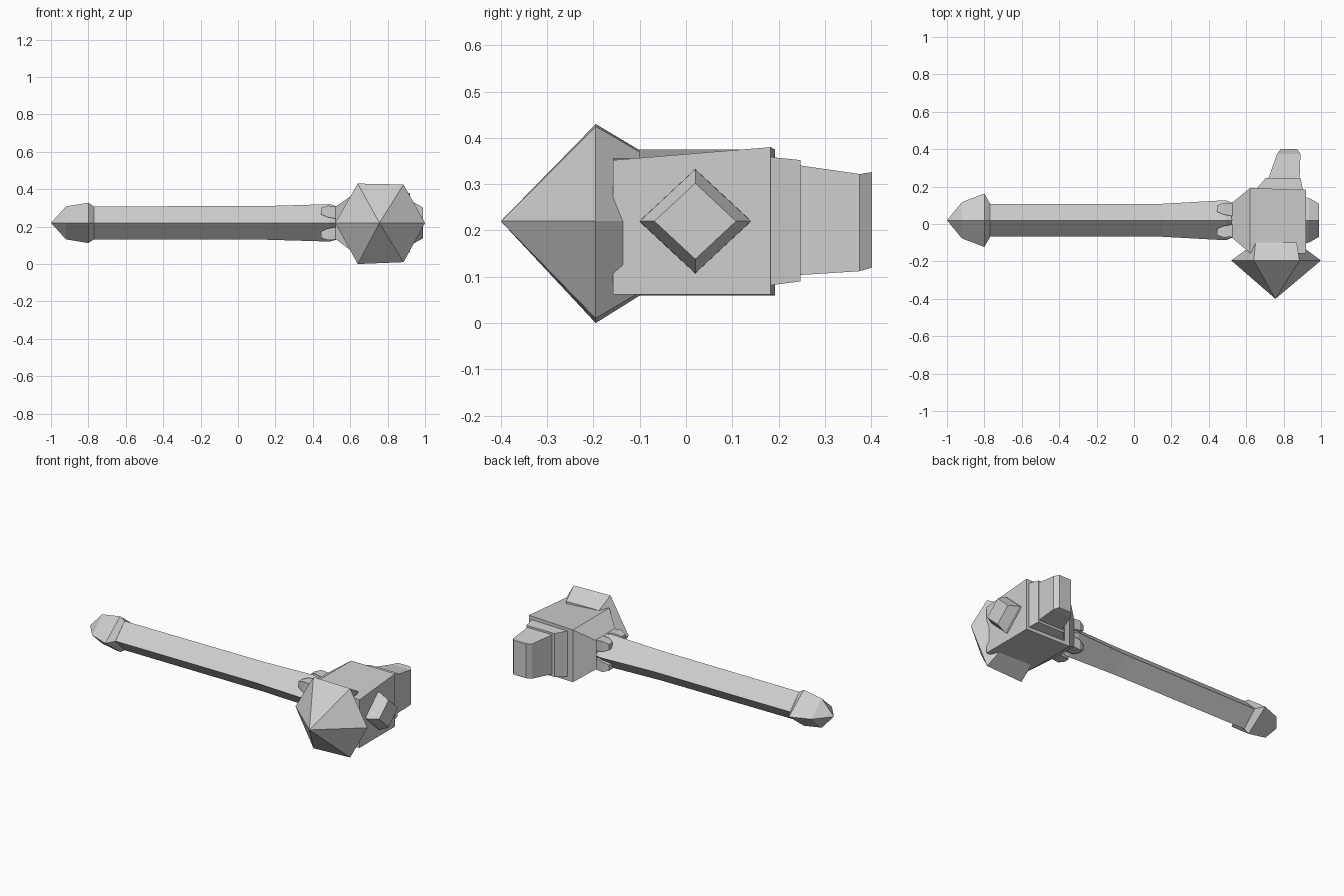
import bpy
import bmesh
from mathutils import Vector

cube = bpy.data.objects.get("Cube")
if cube:
    bpy.data.objects.remove(cube, do_unlink=True)

# One flat stone grey for the whole hammer
stone = bpy.data.materials.new("stone_grey")
stone.use_nodes = True
grey = (0.62, 0.62, 0.62, 1)
stone.diffuse_color = grey
for node in stone.node_tree.nodes:
    if node.type == 'BSDF_PRINCIPLED':
        node.inputs["Base Color"].default_value = grey
        node.inputs["Roughness"].default_value = 0.8

AXIS_Y, AXIS_Z = 0.02, 0.22


def loft(name, rings):
    """Skin a list of cross-sections; a one-point section makes a tip."""
    bm = bmesh.new()
    loops = [[bm.verts.new(p) for p in ring] for ring in rings]
    for a, b in zip(loops, loops[1:]):
        count = max(len(a), len(b))
        for i in range(count):
            j = (i + 1) % count
            if len(a) == 1:
                bm.faces.new((a[0], b[j], b[i]))
            elif len(b) == 1:
                bm.faces.new((a[i], a[j], b[0]))
            else:
                bm.faces.new((a[i], a[j], b[j], b[i]))
    for end in (loops[0], loops[-1]):
        if len(end) > 2:
            bm.faces.new(end)
    bmesh.ops.recalc_face_normals(bm, faces=bm.faces[:])
    mesh = bpy.data.meshes.new(name)
    bm.to_mesh(mesh)
    bm.free()
    mesh.materials.append(stone)
    obj = bpy.data.objects.new(name, mesh)
    bpy.context.scene.collection.objects.link(obj)
    return obj


def diamond(x, ry, rz, y=AXIS_Y, z=AXIS_Z):
    return [(x, y + ry, z), (x, y, z + rz), (x, y - ry, z), (x, y, z - rz)]


def rect_x(x, y0, y1, z0, z1):
    return [(x, y0, z0), (x, y1, z0), (x, y1, z1), (x, y0, z1)]


def rect_y(y, x0, x1, z0, z1):
    return [(x0, y, z0), (x1, y, z0), (x1, y, z1), (x0, y, z1)]


# Handle: diamond section, flaring slightly toward the head
loft("handle", [diamond(-0.8, 0.087, 0.088), diamond(0.15, 0.088, 0.09),
                diamond(0.49, 0.107, 0.1), diamond(0.56, 0.08, 0.08)])

# Pommel: pointed end with a wide rim
loft("pommel", [[(-1, AXIS_Y, AXIS_Z)], diamond(-0.92, 0.097, 0.088),
                diamond(-0.8, 0.143, 0.108), diamond(-0.77, 0.09, 0.088)])

# Head block: narrows to a collar at the handle
block = loft("head_block", [rect_x(0.52, -0.07, 0.11, 0.135, 0.305),
                            rect_x(0.62, -0.155, 0.192, 0.06, 0.375),
                            rect_x(0.92, -0.158, 0.183, 0.062, 0.38)])
for v in block.data.vertices:
    if v.co.x > 0.9 and v.co.y < 0 and v.co.z > AXIS_Z:
        v.co.z = 0.352

# Collar claws gripping the four handle faces
for sy, side in ((-1, "front"), (1, "back")):
    for sz, level in ((-1, "lower"), (1, "upper")):
        def claw_ring(x, inner, outer):
            ys = sorted((AXIS_Y + sy * inner, AXIS_Y + sy * outer))
            zs = sorted((AXIS_Z + sz * inner, AXIS_Z + sz * outer))
            return rect_x(x, *ys, *zs)
        loft(f"claw_{side}_{level}", [claw_ring(0.445, 0.045, 0.08),
                                      claw_ring(0.48, 0.03, 0.092),
                                      claw_ring(0.54, 0.02, 0.088)])

# Front spike: six-sided point, tapering back into the block
rim = [Vector((x, -0.195, z)) for x, z in
       ((0.64, 0.43), (0.885, 0.425), (1, AXIS_Z),
        (0.885, 0.01), (0.64, 0), (0.52, AXIS_Z))]
root = [Vector((0.76 + (p.x - 0.76) * 0.62, -0.1,
                AXIS_Z + (p.z - AXIS_Z) * 0.73)) for p in rim]
# the upper and lower root corners stay wide, the side corners tuck in
for p in root:
    if p.z != AXIS_Z:
        p.x = 0.65 if p.x < 0.76 else 0.87
loft("front_spike", [[(0.756, -0.4, AXIS_Z)], rim, root])

# Side stud: blunt diamond on the end of the block
loft("side_stud", [diamond(0.9, 0.122, 0.113), diamond(0.935, 0.12, 0.112),
                   diamond(0.99, 0.088, 0.082)])

# Rear neck and hammer tail
loft("rear_neck", [rect_y(0.17, 0.64, 0.905, 0.08, 0.36),
                   rect_y(0.247, 0.705, 0.89, 0.09, 0.352)])
loft("rear_tail", [rect_y(0.235, 0.715, 0.885, 0.103, 0.342),
                   rect_y(0.375, 0.765, 0.89, 0.112, 0.322),
                   rect_y(0.402, 0.785, 0.87, 0.12, 0.326)])
